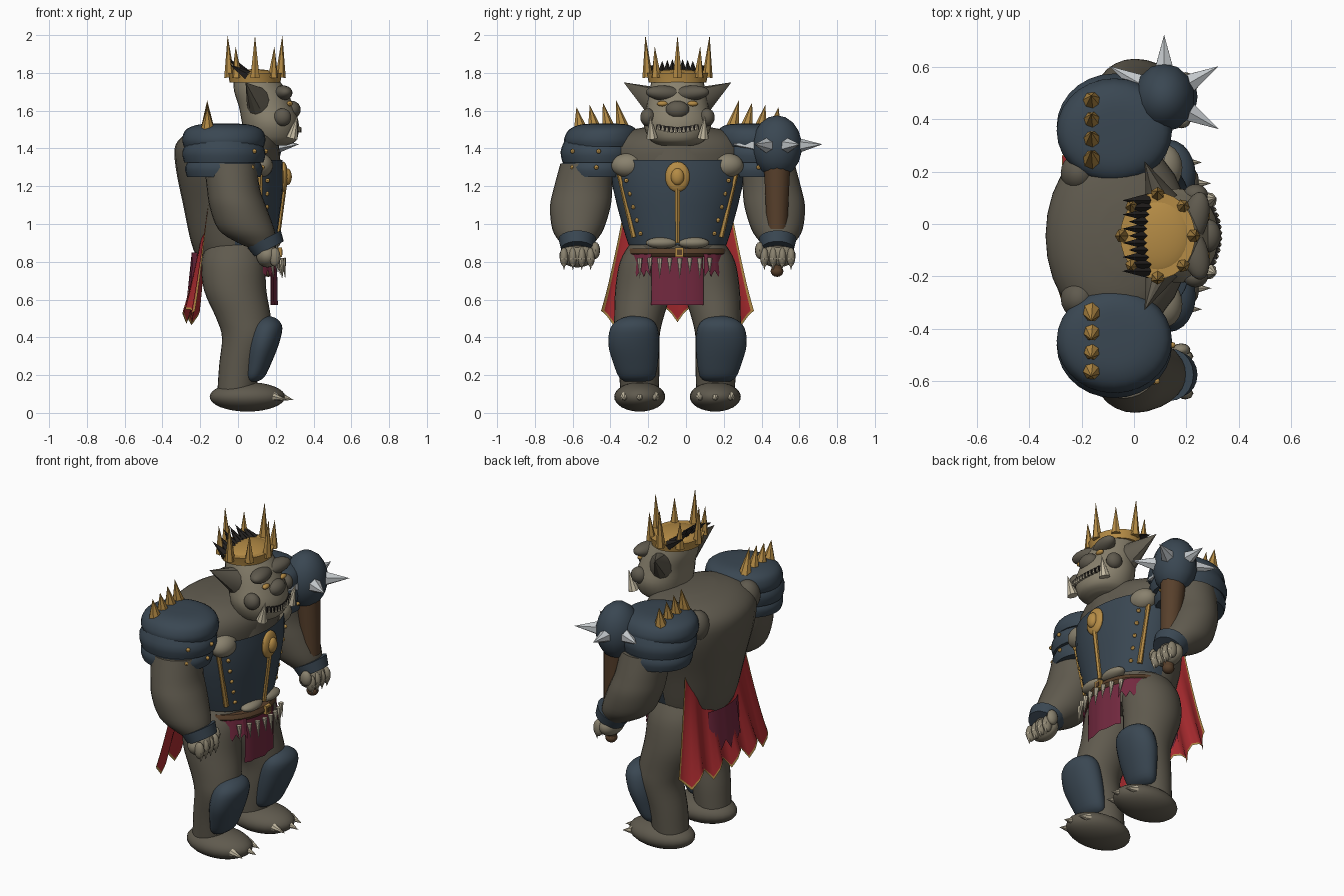
import bpy, bmesh, math
from mathutils import Vector, Matrix

if "Cube" in bpy.data.objects:
    bpy.data.objects.remove(bpy.data.objects["Cube"])

C = -0.045  # body centre line in y; the figure faces +x


def mat(name, r, g, b):
    m = bpy.data.materials.new(name)
    m.diffuse_color = (r, g, b, 1)
    m.use_nodes = True
    m.node_tree.nodes["Principled BSDF"].inputs["Base Color"].default_value = m.diffuse_color
    return m


SKIN = mat("dark_skin", .115, .102, .076)
PALE = mat("pale_skin", .25, .22, .155)
STEEL = mat("blue_steel", .042, .063, .085)
GOLD = mat("gold", .46, .26, .06)
RED = mat("red_cloth", .42, .025, .03)
MAROON = mat("maroon_cloth", .17, .022, .05)
BONE = mat("bone", .55, .49, .36)
SILVER = mat("silver", .55, .58, .60)
BROWN = mat("brown_leather", .095, .05, .024)
BLACK = mat("black", .015, .013, .012)


def finish(name, bm, *mats, angle=40):
    bmesh.ops.recalc_face_normals(bm, faces=bm.faces)
    me = bpy.data.meshes.new(name)
    for m in mats:
        me.materials.append(m)
    bm.to_mesh(me)
    bm.free()
    ob = bpy.data.objects.new(name, me)
    bpy.context.collection.objects.link(ob)
    bpy.ops.object.select_all(action='DESELECT')
    ob.select_set(True)
    bpy.context.view_layer.objects.active = ob
    if angle:
        bpy.ops.object.shade_smooth_by_angle(angle=math.radians(angle))
    return ob


def ball(name, m, p, r, rot=(0, 0, 0), seg=20):
    """Ellipsoid at p with radii r."""
    bm = bmesh.new()
    bmesh.ops.create_uvsphere(bm, u_segments=seg, v_segments=max(6, seg * 2 // 3), radius=1)
    R = Matrix.Rotation(rot[2], 4, 'Z') @ Matrix.Rotation(rot[1], 4, 'Y') @ Matrix.Rotation(rot[0], 4, 'X')
    bm.transform(Matrix.Translation(p) @ R @ Matrix.Diagonal((*r, 1)))
    return finish(name, bm, m)


def spike(name, m, a, b, r, r2=0.0, seg=8, flat=1.0, angle=30):
    """Cone or tapered rod from a to b."""
    a, b = Vector(a), Vector(b)
    d = b - a
    bm = bmesh.new()
    bmesh.ops.create_cone(bm, cap_ends=True, segments=seg, radius1=r, radius2=r2, depth=d.length)
    bm.transform(Matrix.Translation((a + b) / 2) @ d.to_track_quat('Z', 'Y').to_matrix().to_4x4()
                 @ Matrix.Diagonal((flat, 1, 1, 1)))
    return finish(name, bm, m, angle=angle)


def box(name, m, p, size):
    bm = bmesh.new()
    bmesh.ops.create_cube(bm, size=1)
    bm.transform(Matrix.Translation(p) @ Matrix.Diagonal((*size, 1)))
    return finish(name, bm, m, angle=0)


def loft(name, m, rows, seg=28, sub=4, arc=None, angle=40):
    """Skin through horizontal ellipses (cx, cy, z, rx, ry), smoothly interpolated."""
    fine = []
    for i in range(len(rows) - 1):
        q = [Vector(rows[max(0, min(len(rows) - 1, i + k))]) for k in (-1, 0, 1, 2)]
        for k in range(sub):
            t = k / sub
            fine.append(q[1] + (q[2] - q[0]) * (t / 2)
                        + (2 * q[0] - 5 * q[1] + 4 * q[2] - q[3]) * (t * t / 2)
                        + (3 * (q[1] - q[2]) + q[3] - q[0]) * (t ** 3 / 2))
    fine.append(Vector(rows[-1]))
    bm = bmesh.new()
    n = seg + 1 if arc else seg
    rings = []
    for cx, cy, z, rx, ry in fine:
        ang = [(-arc + 2 * arc * k / seg) if arc else 2 * math.pi * k / seg for k in range(n)]
        rings.append([bm.verts.new((cx + rx * math.cos(t), cy + ry * math.sin(t), z)) for t in ang])
    for a, b in zip(rings, rings[1:]):
        for k in range(seg):
            j = (k + 1) % n
            bm.faces.new((a[k], a[j], b[j], b[k]))
    if not arc:
        bm.faces.new(rings[0])
        bm.faces.new(rings[-1])
    return finish(name, bm, m, angle=angle)


# Torso and neck
loft("torso", SKIN, [(0, C, .74, .15, .2), (-.03, C, .86, .205, .25), (-.05, C, 1.1, .24, .31),
                     (-.06, C, 1.3, .27, .37), (-.06, C, 1.42, .27, .36), (-.05, C, 1.49, .2, .27),
                     (-.04, C, 1.52, .08, .12)])
loft("neck", SKIN, [(.03, C, 1.28, .2, .25), (.05, C, 1.38, .17, .22), (.09, C, 1.48, .12, .15)])

# Breastplate with medallion and centre strip
loft("breastplate", STEEL, [(0, C, .89, .2, .26), (0, C, 1.0, .215, .295), (0, C, 1.2, .24, .345),
                            (0, C, 1.34, .235, .355)], seg=16, sub=2, arc=1.65, angle=20)
ball("medallion", GOLD, (.24, C, 1.25), (.025, .065, .08))
ball("medallion_boss", GOLD, (.26, C, 1.25), (.025, .035, .045))
spike("centre_strip", GOLD, (.205, C, .9), (.243, C, 1.2), .013, .015, 6)


def plate_x(d, z):
    """Front surface of the breastplate at side offset d."""
    k = (z - .89) / .31
    return (.2 + .04 * k) * math.sqrt(max(0, 1 - (d / (.26 + .085 * k)) ** 2))


# Belt, buckle and hanging teeth
loft("belt", BROWN, [(0, C, .825, .205, .255), (0, C, .845, .22, .27), (0, C, .87, .21, .26)], sub=2)
box("buckle", GOLD, (.222, C + .01, .85), (.02, .045, .05))
box("buckle_hole", BROWN, (.23, C + .01, .85), (.01, .026, .028))
for i in range(8):
    y = C - .2 + i * .053
    x = .24 * math.sqrt(1 - ((y - C) / .3) ** 2)
    spike("belt_tooth", BONE, (x, y, .82), (x + .01, y, .71 + .025 * (i % 2)), .015)


# Hanging cloth, curved round the waist
def cloth(name, a0, a1, z0, jag, grow=.0, flare=.0):
    bm = bmesh.new()
    n = 8
    top, bot = [], []
    for i in range(n + 1):
        t = a0 + (a1 - a0) * i / n
        w = .006 * math.sin(i * 2)
        top.append(bm.verts.new(((.205 + grow) * math.cos(t), C + (.255 + grow) * math.sin(t), .85)))
        bot.append(bm.verts.new(((.205 + grow + w + flare) * math.cos(t), C + (.262 + grow + w) * math.sin(t),
                                 z0 + jag * (i % 2))))
    for i in range(n):
        bm.faces.new((top[i], top[i + 1], bot[i + 1], bot[i]))
    finish(name, bm, MAROON, angle=30)


cloth("front_loincloth", -.56, .56, .57, 0)
cloth("back_loincloth", math.pi - .5, math.pi + .5, .6, .06, .04, .02)
for s in (-1, 1):
    cloth("side_cloth", s * .55, s * 1.25, .72, .035, .01, .015)

# Cape with ragged hem and narrow gold border cells
us = [-1, -.965] + [-.92 + 1.84 * i / 22 for i in range(23)] + [.965, 1]
vs = [i / 9 for i in range(9)] + [.975, 1]
bm = bmesh.new()
g = []
for v in vs:
    row = []
    for u in us:
        jag = (.085 * abs(math.sin(u * 7.5)) + .02 * (1 - abs(u))) * v ** 3
        row.append(bm.verts.new((-.155 - .12 * v + v * (.02 * math.sin(u * 15) + .06 * u ** 4),
                                 C + u * (.275 + .13 * v), 1.12 - .66 * v + jag)))
    g.append(row)
for j in range(len(vs) - 1):
    for i in range(len(us) - 1):
        f = bm.faces.new((g[j][i], g[j][i + 1], g[j + 1][i + 1], g[j + 1][i]))
        f.material_index = int(i in (0, len(us) - 2) or j == len(vs) - 2)
finish("cape", bm, RED, GOLD)

# Head
loft("head", PALE, [(.165, C, 1.415, .09, .09), (.175, C, 1.445, .135, .145), (.172, C, 1.53, .15, .18),
                    (.15, C, 1.62, .145, .165), (.12, C, 1.7, .14, .15), (.095, C, 1.765, .12, .135)])
ball("nose", SKIN, (.285, C, 1.605), (.047, .063, .047))
for i in range(10):
    k = (i - 4.5) / 4.5
    y, x, z = C + .1 * k, .325 - .022 * k * k, 1.5 + .014 * k * k
    box("mouth", BLACK, (x - .01, y, z), (.03, .024, .028))
    spike("tooth", BONE, (x + .003, y, z - .016), (x + .007, y, z + .012), .0095, .003, 6)

# Crown with a domed cap, eight tall points and a tuft of hair
CX = .09
loft("crown_band", GOLD, [(CX, C, 1.75, .135, .153), (CX, C, 1.775, .138, .158), (CX, C, 1.8, .143, .165)], sub=1)
ball("crown_cap", GOLD, (CX, C, 1.775), (.138, .155, .045), seg=28)
for i in range(8):
    t = i * math.pi / 4
    x, y = CX + .135 * math.cos(t), C + .158 * math.sin(t)
    spike("crown_point", GOLD, (x, y, 1.775), (x + .01 * math.cos(t), y + .012 * math.sin(t), 1.94 if i % 2 else 2.0),
          .028, seg=6)
for i in range(11):
    y = C - .135 + i * .027
    spike("hair_tuft", BLACK, (.05, y, 1.785), (-.045 + .025 * (i % 2), y, 1.875 - .0012 * (i - 5) ** 2), .028, seg=5)

for s, side in ((-1, "right"), (1, "left")):
    def P(x, d, z):
        return (x, C + s * d, z)

    def R(x, d, z, rx, ry):
        return (x, C + s * d, z, rx, ry)

    # Face details
    ball(side + "_brow", SKIN, P(.235, .07, 1.693), (.05, .1, .04), (s * .06, 0, s * -.22))
    ball(side + "_cheek", SKIN, P(.235, .157, 1.565), (.047, .04, .047))
    ball(side + "_eye", GOLD, P(.274, .08, 1.637), (.016, .029, .014), seg=12)
    spike(side + "_ear", SKIN, P(.11, .12, 1.65), P(.04, .285, 1.75), .08, seg=12, flat=.85)
    spike(side + "_tusk", BONE, P(.285, .135, 1.455), P(.315, .145, 1.575), .032)
    # Bare patches around the breastplate
    ball(side + "_chest_patch", PALE, P(.115, .26, 1.31), (.07, .09, .065))
    ball(side + "_belly_patch", PALE, P(.18, .083, .9), (.045, .085, .03))
    ball(side + "_shoulder_blade", SKIN, P(-.21, .24, 1.41), (.07, .075, .09))
    # Side strip and rivets on the plate
    spike(side + "_side_strip", GOLD, P(plate_x(.23, .93) + .006, .23, .93), P(.118, .315, 1.29), .015, seg=6, r2=.013)
    for i in range(5):
        d, z = .195 + .019 * i, .95 + .07 * i
        ball(side + "_plate_rivet", GOLD, P(plate_x(d, z), d, z), (.012,) * 3, seg=8)

    # Shoulder armour in three layers
    for name, z0, z1, d, rx, ry in (("low", 1.25, 1.35, .43, .205, .185), ("mid", 1.325, 1.44, .417, .22, .202)):
        loft(side + "_pauldron_" + name, STEEL, [R(-.075, d, z0, rx - .01, ry - .01),
             R(-.075, d, (z0 + z1) / 2, rx, ry), R(-.075, d, z1, rx - .03, ry - .02)], sub=3)
    loft(side + "_pauldron_top", STEEL, [R(-.075, .4, 1.41, .212, .193), R(-.075, .4, 1.45, .22, .2),
         R(-.075, .395, 1.5, .2, .178), R(-.075, .39, 1.527, .13, .12), R(-.075, .39, 1.532, .02, .02)])
    for i in range(4):
        spike(side + "_pauldron_spike", GOLD, P(-.16, .285 + .075 * i, 1.48),
              P(-.163, .325 + .07 * i, 1.655 - .012 * i), .044, seg=7)
    for z, d, r in ((1.385, .417, .202), (1.3, .43, .185)):
        for t in (-.75, 0, .75):
            ball(side + "_pauldron_rivet", GOLD, P(-.075 + (r + .02) * math.cos(t), d + r * math.sin(t), z),
                 (.012,) * 3, seg=8)

    # Arm, bracer, hand and clawed fingers
    loft(side + "_arm", SKIN, [R(.15, .53, .86, .05, .06), R(.1, .53, .9, .1, .09), R(.045, .527, .97, .148, .135),
                               R(0, .515, 1.09, .15, .16), R(-.025, .5, 1.19, .14, .155),
                               R(-.04, .48, 1.32, .14, .14)])
    spike(side + "_bracer", STEEL, P(.165, .53, .868), P(.138, .53, .92), .087, .1, 20)
    ball(side + "_hand", PALE, P(.155, .53, .835), (.06, .095, .065))
    for i in range(4):
        d = .46 + .047 * i
        ball(side + "_finger", PALE, P(.195, d, .825), (.03, .023, .05), seg=12)
        spike(side + "_claw", BONE, P(.207, d, .82), P(.203, d, .755), .02, seg=6)
    ball(side + "_thumb", PALE, P(.18, .435, .86), (.035, .025, .045), seg=12)

    # Leg, knee guard, foot and toe claws
    loft(side + "_leg", SKIN, [R(-.01, .2, .1, .1, .1), R(.01, .205, .25, .11, .11), R(.045, .215, .4, .13, .12),
                               R(.03, .205, .5, .145, .13), R(-.015, .18, .65, .165, .15),
                               R(-.025, .155, .8, .168, .15), R(-.02, .13, .9, .14, .12)])
    loft(side + "_knee_guard", STEEL, [R(.075, .215, .165, .025, .06), R(.085, .215, .19, .055, .095),
                                       R(.105, .222, .26, .07, .117), R(.13, .232, .36, .085, .134),
                                       R(.15, .23, .45, .085, .125), R(.155, .225, .495, .055, .085),
                                       R(.155, .225, .512, .015, .03)], seg=24, sub=3)
    ball(side + "_foot", SKIN, P(.05, .2, .085), (.2, .135, .078), seg=24)
    for d in (.12, .2, .28):
        x = .22 if d == .2 else .185
        spike(side + "_toe_claw", BONE, P(x, d, .088), P(x + .075, d, .068), .024)

# Spiked mace held in the left hand
M = Vector((.115, .482, 1.41))
spike("mace_grip", BROWN, (.16, .482, .75), (.14, .482, 1.05), .03, .045, 14)
spike("mace_handle", BROWN, (.145, .482, .97), (.125, .482, 1.32), .055, .072, 14)
ball("mace_pommel", BROWN, (.16, .482, .75), (.034, .034, .03), seg=12)
ball("mace_head", STEEL, M, (.118, .132, .165), seg=14)
for i in range(6):
    t = math.pi / 6 + i * math.pi / 3
    d = Vector((math.cos(t), math.sin(t), .05))
    spike("mace_spike", SILVER, M + d * .08, M + d * .24, .05, seg=6, angle=0)
